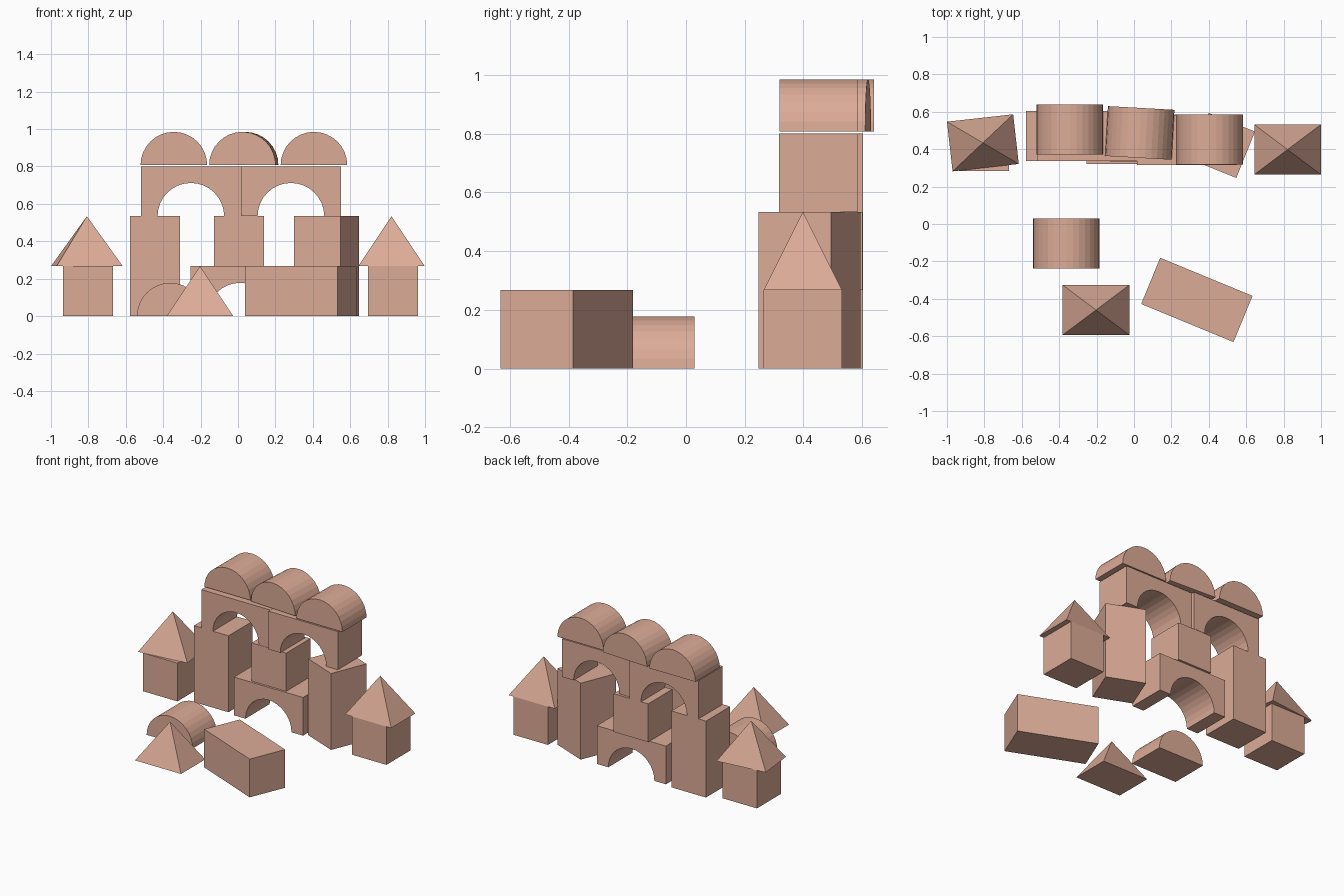
import bpy, bmesh, math
from mathutils import Matrix

default = bpy.data.objects.get("Cube")
if default:
    bpy.data.objects.remove(default, do_unlink=True)

# Block module: one cube side, and the half-round radius
U = 0.267
R = 0.178
SEGMENTS = 16

wood = bpy.data.materials.new("warm_wood")
wood.use_nodes = True
colour = (0.72, 0.41, 0.31, 1.0)
wood.diffuse_color = colour
wood.node_tree.nodes["Principled BSDF"].inputs["Base Color"].default_value = colour


def finish(name, bm, x, y, z, turn):
    """Turn a bmesh into a placed block, rotated about the vertical."""
    bmesh.ops.recalc_face_normals(bm, faces=bm.faces)
    mesh = bpy.data.meshes.new(name)
    bm.to_mesh(mesh)
    bm.free()
    mesh.materials.append(wood)
    obj = bpy.data.objects.new(name, mesh)
    obj.location = (x, y, z)
    obj.rotation_euler.z = math.radians(turn)
    bpy.context.collection.objects.link(obj)
    return obj


def half_circle():
    steps = [math.pi * i / SEGMENTS for i in range(SEGMENTS + 1)]
    return [(R * math.cos(a), R * math.sin(a)) for a in steps]


def prism(name, profile, x, y, z=0, turn=0):
    """Extrude an x-z profile one module deep along y."""
    bm = bmesh.new()
    face = bm.faces.new([bm.verts.new((px, -U / 2, pz)) for px, pz in profile])
    result = bmesh.ops.extrude_face_region(bm, geom=[face])
    moved = [v for v in result["geom"] if isinstance(v, bmesh.types.BMVert)]
    bmesh.ops.translate(bm, verts=moved, vec=(0, U, 0))
    return finish(name, bm, x, y, z, turn)


def box(name, x, y, z=0, width=U, height=U, turn=0):
    w = width / 2
    return prism(name, [(-w, 0), (w, 0), (w, height), (-w, height)], x, y, z, turn)


def half_round(name, x, y, z=0, turn=0):
    return prism(name, half_circle(), x, y, z, turn)


def arch(name, x, y, z=0):
    outer = [(-U, 0), (-U, U), (U, U), (U, 0)]
    return prism(name, outer + half_circle(), x, y, z)


def pyramid(name, x, y, z=0, turn=0):
    bm = bmesh.new()
    bmesh.ops.create_cone(bm, cap_ends=True, segments=4, radius1=math.sqrt(0.5),
                          radius2=0, depth=U,
                          matrix=Matrix.Rotation(math.pi / 4, 4, "Z"))
    bmesh.ops.scale(bm, vec=(2 * R, U, 1), verts=bm.verts)
    bmesh.ops.translate(bm, vec=(0, 0, U / 2), verts=bm.verts)
    return finish(name, bm, x, y, z, turn)


# Gate: two tall columns around a low arch and its middle post
box("left_side_column", -0.443, 0.470, height=2 * U)
box("right_side_column", 0.473, 0.420, height=2 * U, turn=-22)
arch("gate_arch", 0.012, 0.453)
box("middle_post", 0.005, 0.468, U)

# Upper storey: two arches carrying three half rounds
arch("upper_arch_west", -0.252, 0.470, 2 * U)
arch("upper_arch_east", 0.283, 0.450, 2 * U)
half_round("top_round_west", -0.343, 0.506, 3 * U + 0.006)
half_round("top_round_middle", 0.031, 0.487, 3 * U + 0.006, turn=-3.2)
half_round("top_round_east", 0.406, 0.452, 3 * U + 0.006)

# Small side towers with pointed roofs
box("west_tower", -0.801, 0.418)
pyramid("west_tower_roof", -0.808, 0.434, U, turn=6.4)
box("east_tower", 0.829, 0.398)
pyramid("east_tower_roof", 0.821, 0.398, U)

# Loose blocks in front
half_round("loose_half_round", -0.362, -0.104)
pyramid("loose_pyramid", -0.203, -0.460)
box("loose_brick", 0.336, -0.406, width=2 * U, turn=-22.4)
